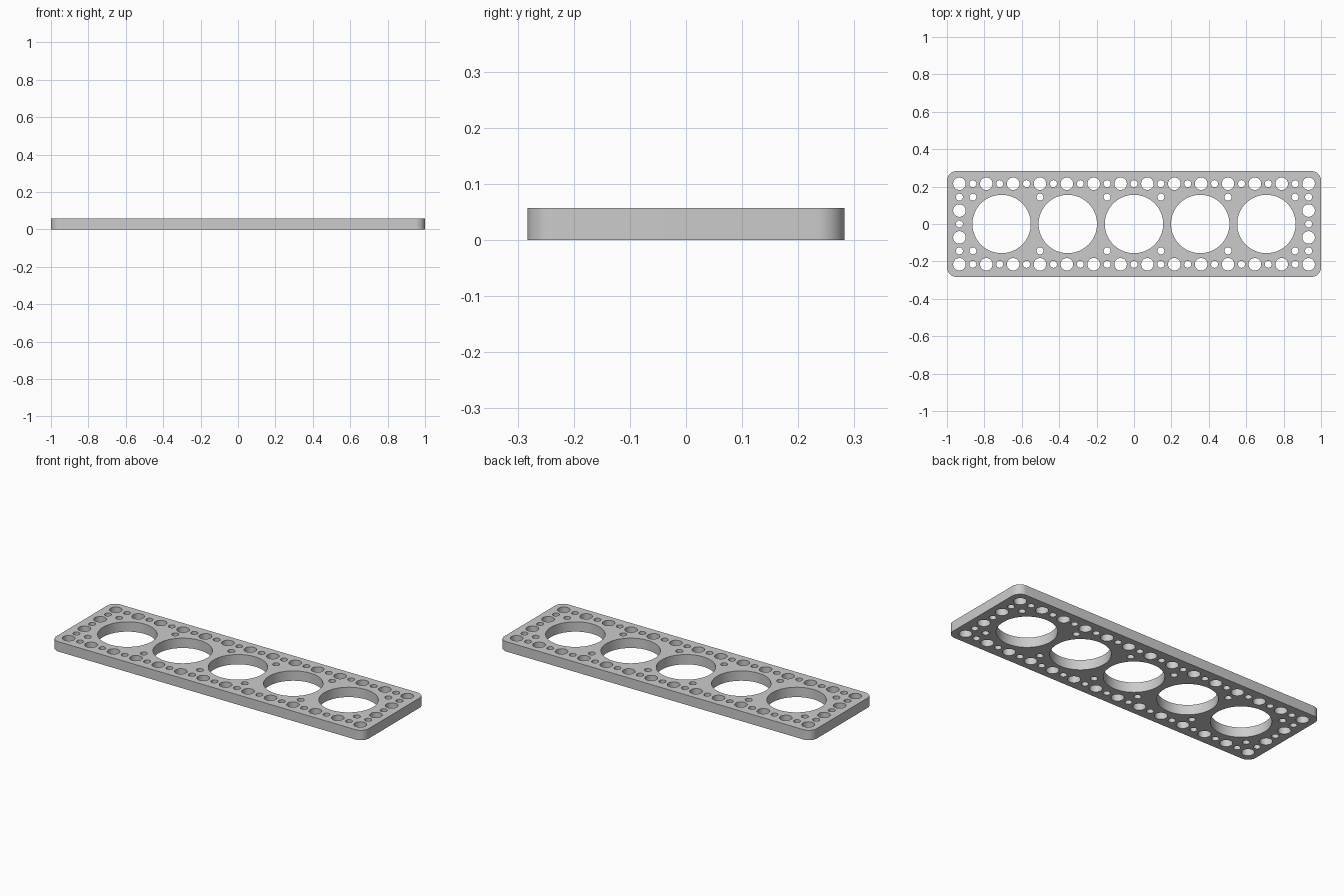
import bpy, bmesh, math

cube = bpy.data.objects.get("Cube")
if cube:
    bpy.data.objects.remove(cube, do_unlink=True)

PITCH = 0.1436
HALF_X, HALF_Y, HEIGHT = 1.0, 0.2825, 0.057
CORNER = 0.05
R_LARGE, R_PEG, R_PIN = 0.156, 0.0335, 0.0187


def arc(cx, cy, r, start, sweep, steps):
    return [(cx + r * math.cos(start + sweep * i / steps),
             cy + r * math.sin(start + sweep * i / steps)) for i in range(steps + 1)]


def circle(cx, cy, r, steps):
    return arc(cx, cy, r, 0, math.tau, steps)[:-1]


# Rounded outline
outline = []
for k, (sx, sy) in enumerate([(1, 1), (-1, 1), (-1, -1), (1, -1)]):
    outline += arc(sx * (HALF_X - CORNER), sy * (HALF_Y - CORNER), CORNER,
                   k * math.pi / 2, math.pi / 2, 12)
loops = [outline]

# Five large openings
loops += [circle(i * 0.354, 0, R_LARGE, 64) for i in range(-2, 3)]

# Alternating peg and pin holes around the border, on a half-pitch lattice
for i in range(-13, 14):
    r = R_PEG if i % 2 else R_PIN
    for side in (-1, 1):
        loops.append(circle(i * PITCH / 2, side * PITCH * 1.5, r, 32))
for j in range(-2, 3):
    r = R_PEG if j % 2 else R_PIN
    for side in (-1, 1):
        loops.append(circle(side * PITCH * 6.5, j * PITCH / 2, r, 32))

# Pin holes between the large openings
for col in (1, 3.5, 6):
    for sx in (-1, 1):
        for sy in (-1, 1):
            loops.append(circle(sx * col * PITCH, sy * PITCH, R_PIN, 32))

# Fill the flat profile and raise it to full thickness
bm = bmesh.new()
edges = []
for loop in loops:
    verts = [bm.verts.new((x, y, 0)) for x, y in loop]
    edges += [bm.edges.new((a, b)) for a, b in zip(verts, verts[1:] + verts[:1])]
bmesh.ops.triangle_fill(bm, use_beauty=True, edges=edges, normal=(0, 0, 1))
raised = bmesh.ops.extrude_face_region(bm, geom=bm.faces[:], use_keep_orig=True)
bmesh.ops.translate(bm, vec=(0, 0, HEIGHT),
                    verts=[g for g in raised["geom"] if isinstance(g, bmesh.types.BMVert)])
bmesh.ops.recalc_face_normals(bm, faces=bm.faces[:])
mesh = bpy.data.meshes.new("perforated_plate")
bm.to_mesh(mesh)
bm.free()

plate = bpy.data.objects.new("perforated_plate", mesh)
bpy.context.collection.objects.link(plate)

# Plain grey material
grey = bpy.data.materials.new("light_grey")
grey.use_nodes = True
colour = (0.6, 0.6, 0.6, 1)
grey.diffuse_color = colour
grey.node_tree.nodes["Principled BSDF"].inputs["Base Color"].default_value = colour
mesh.materials.append(grey)

# Smooth walls, sharp rims
bpy.ops.object.select_all(action="DESELECT")
plate.select_set(True)
bpy.context.view_layer.objects.active = plate
bpy.ops.object.shade_smooth_by_angle(angle=math.radians(30))
